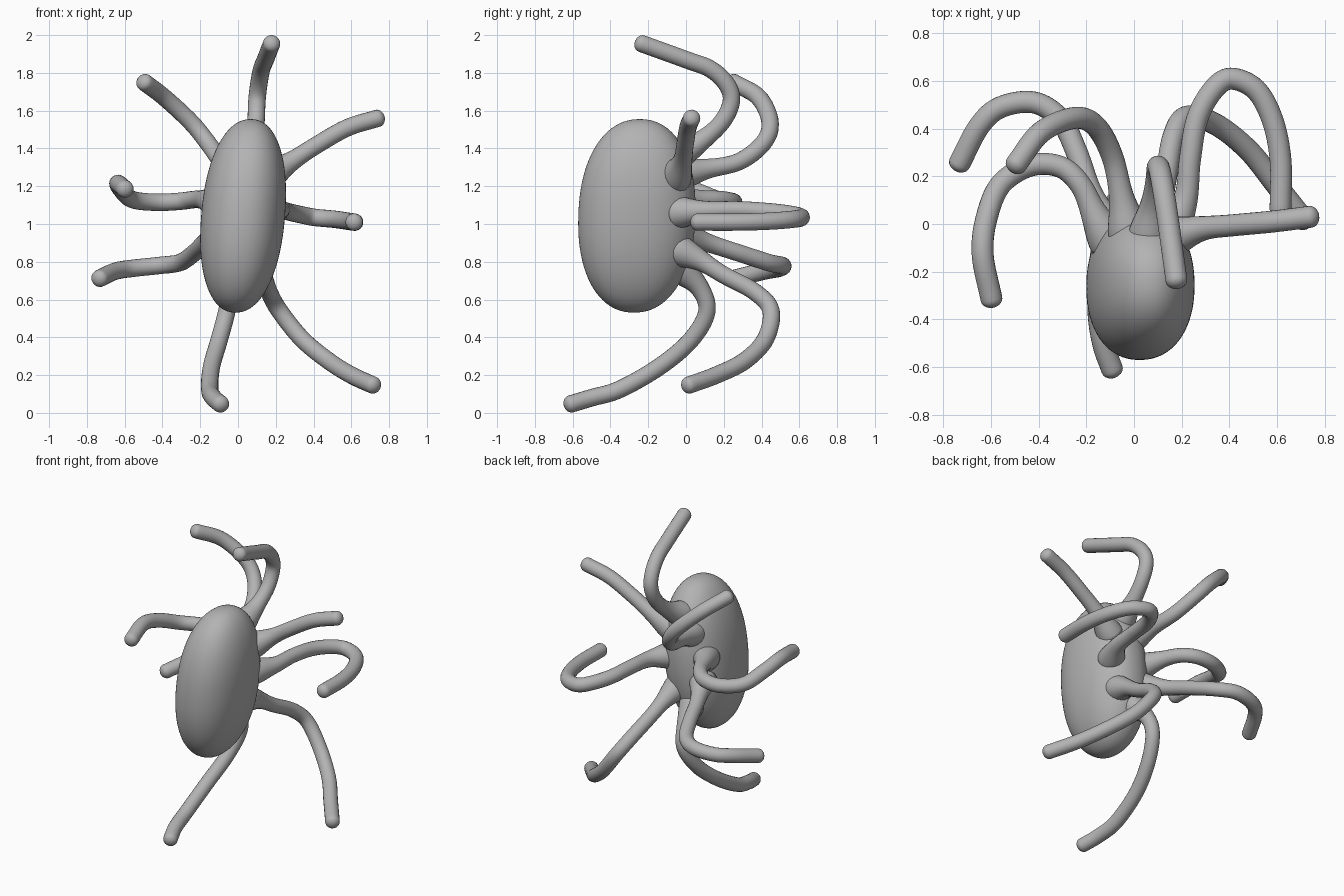
import bpy, bmesh, math
from mathutils import Vector

if "Cube" in bpy.data.objects:
    bpy.data.objects.remove(bpy.data.objects["Cube"], do_unlink=True)

grey = bpy.data.materials.new("clay_grey")
grey.use_nodes = True
grey.diffuse_color = (0.45, 0.45, 0.45, 1)
bsdf = grey.node_tree.nodes["Principled BSDF"]
bsdf.inputs["Base Color"].default_value = (0.45, 0.45, 0.45, 1)
bsdf.inputs["Roughness"].default_value = 0.7

LEG_RADIUS = 0.046
SIDES = 20


def finish(bm, name):
    bmesh.ops.recalc_face_normals(bm, faces=bm.faces[:])
    for f in bm.faces:
        f.smooth = True
    mesh = bpy.data.meshes.new(name)
    bm.to_mesh(mesh)
    bm.free()
    mesh.materials.append(grey)
    obj = bpy.data.objects.new(name, mesh)
    bpy.context.collection.objects.link(obj)
    return obj


def smooth_path(points, steps=8):
    """Catmull-Rom curve through the points."""
    p = [Vector(q) for q in points]
    p = [2 * p[0] - p[1]] + p + [2 * p[-1] - p[-2]]
    path = []
    for a, b, c, d in zip(p, p[1:], p[2:], p[3:]):
        for i in range(steps):
            t = i / steps
            path.append(0.5 * (2 * b + (c - a) * t + (2 * a - 5 * b + 4 * c - d) * t * t
                               + (3 * b - a - 3 * c + d) * t ** 3))
    return path + [p[-2]]


def leg(name, points):
    """Round tube with a flared root and a rounded tip."""
    path = smooth_path(points)
    radii, s = [], 0.0
    for i, q in enumerate(path):
        s += (q - path[i - 1]).length if i else 0
        radii.append(LEG_RADIUS * (1 + 0.9 * math.exp(-(s / 0.13) ** 2)))
    # rounded tip
    end, direction = path[-1], (path[-1] - path[-2]).normalized()
    for k in range(1, 6):
        a = math.radians(16 * k)
        path.append(end + direction * LEG_RADIUS * 0.8 * math.sin(a))
        radii.append(LEG_RADIUS * math.cos(a))
    # sweep the ring along the path without twisting
    bm = bmesh.new()
    side, rings = None, []
    for i, q in enumerate(path):
        tan = (path[min(i + 1, len(path) - 1)] - path[max(i - 1, 0)]).normalized()
        if side is None:
            side = tan.orthogonal()
        side = (side - tan * side.dot(tan)).normalized()
        up = tan.cross(side)
        rings.append([bm.verts.new(q + radii[i] * (side * math.cos(2 * math.pi * j / SIDES)
                                                   + up * math.sin(2 * math.pi * j / SIDES)))
                      for j in range(SIDES)])
    for r0, r1 in zip(rings, rings[1:]):
        for j in range(SIDES):
            k = (j + 1) % SIDES
            bm.faces.new((r0[j], r0[k], r1[k], r1[j]))
    bm.faces.new(rings[0])
    bm.faces.new(rings[-1])
    return finish(bm, name)


# Body: slightly boxy egg leaning to one side
bm = bmesh.new()
bmesh.ops.create_icosphere(bm, subdivisions=5, radius=1)
for v in bm.verts:
    d = v.co.normalized()
    p = 2.2
    d /= sum(abs(c) ** p for c in d) ** (1 / p)
    v.co = (0.027 + 0.222 * d.x + 0.04 * d.z,
            -0.26 + 0.31 * d.y + 0.015 * d.z,
            1.043 + 0.512 * d.z)
finish(bm, "body")

# Eight curling legs, root to tip
leg("top_leg", [(0.06, -0.06, 1.36), (0.08, 0.08, 1.44), (0.095, 0.19, 1.54), (0.10, 0.24, 1.65),
                (0.11, 0.215, 1.74), (0.125, 0.13, 1.82), (0.145, 0, 1.87), (0.178, -0.235, 1.955)])
leg("upper_right_leg", [(-0.02, -0.05, 1.26), (-0.05, 0.1, 1.29), (-0.09, 0.28, 1.33),
                        (-0.16, 0.41, 1.43), (-0.25, 0.445, 1.54), (-0.39, 0.385, 1.67),
                        (-0.495, 0.25, 1.75)])
leg("upper_left_leg", [(0.14, -0.06, 1.24), (0.28, -0.02, 1.33), (0.42, -0.005, 1.42),
                       (0.58, 0.01, 1.51), (0.74, 0.03, 1.56)])
leg("middle_left_leg", [(0.14, -0.06, 1.06), (0.215, 0.1, 1.07), (0.235, 0.27, 1.075),
                        (0.265, 0.44, 1.065), (0.33, 0.56, 1.05), (0.405, 0.61, 1.035),
                        (0.51, 0.565, 1.025), (0.58, 0.44, 1.015), (0.615, 0.27, 1.01),
                        (0.615, 0.06, 1.01)])
leg("lower_left_leg", [(0.09, -0.06, 0.87), (0.11, 0.07, 0.81), (0.135, 0.2, 0.73),
                       (0.165, 0.365, 0.64), (0.22, 0.45, 0.54), (0.34, 0.42, 0.39),
                       (0.48, 0.31, 0.275), (0.6, 0.16, 0.2), (0.715, 0.015, 0.147)])
leg("bottom_leg", [(-0.02, -0.06, 0.79), (-0.04, 0.07, 0.665), (-0.06, 0.11, 0.535),
                   (-0.1, 0.025, 0.385), (-0.14, -0.14, 0.245), (-0.15, -0.35, 0.125),
                   (-0.13, -0.5, 0.08), (-0.092, -0.61, 0.047)])
leg("lower_right_leg", [(-0.09, -0.06, 0.96), (-0.18, 0.13, 0.895), (-0.24, 0.3, 0.84),
                        (-0.31, 0.44, 0.795), (-0.42, 0.51, 0.78), (-0.56, 0.49, 0.765),
                        (-0.65, 0.41, 0.75), (-0.732, 0.255, 0.712)])
leg("middle_right_leg", [(-0.1, -0.08, 1.1), (-0.16, 0.03, 1.125), (-0.225, 0.165, 1.13),
                         (-0.31, 0.24, 1.12), (-0.435, 0.245, 1.115), (-0.56, 0.165, 1.13),
                         (-0.62, 0.02, 1.185), (-0.635, -0.13, 1.215), (-0.598, -0.315, 1.185)])
